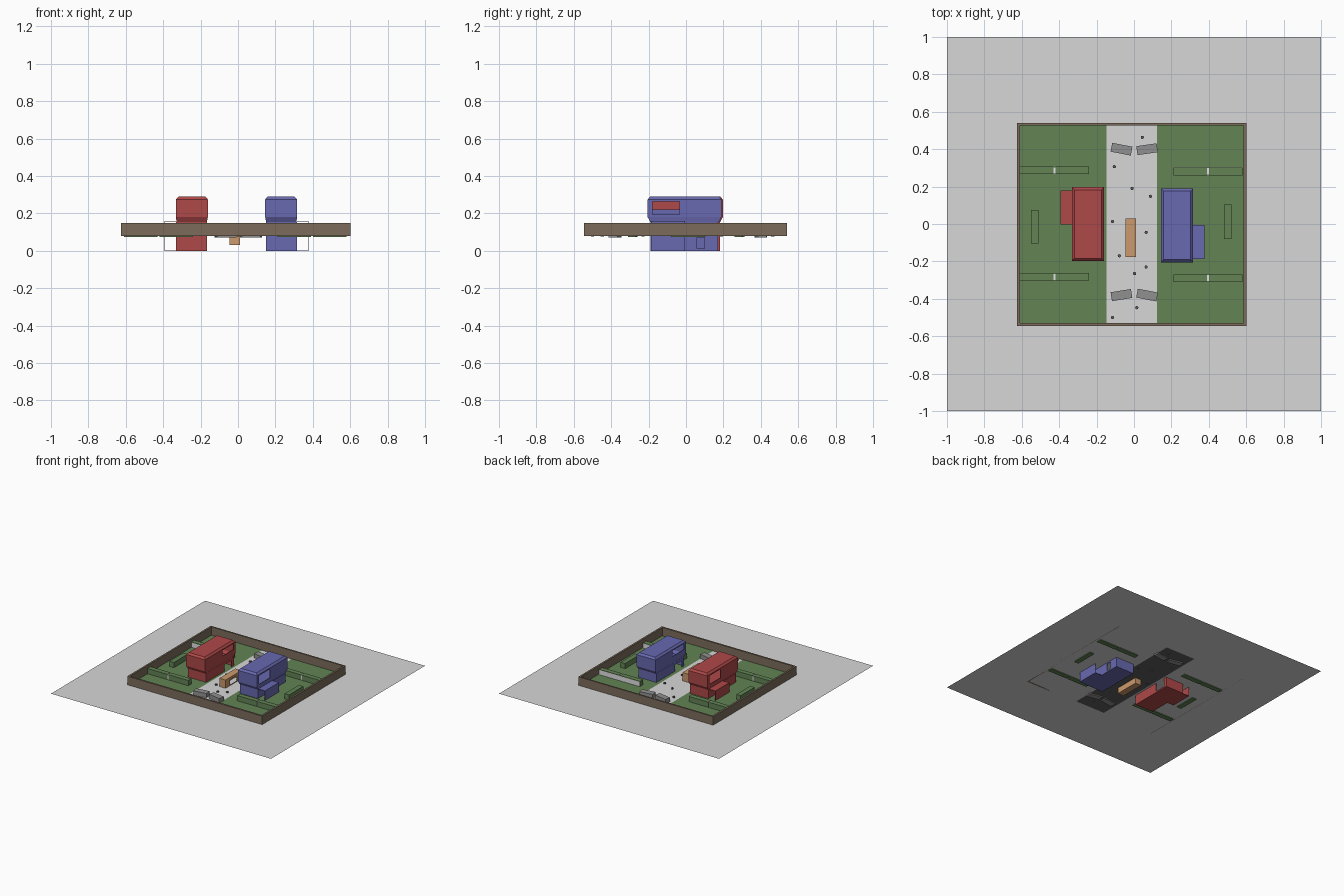
import bpy, bmesh, math
from mathutils import Matrix

if "Cube" in bpy.data.objects:
    bpy.data.objects.remove(bpy.data.objects["Cube"])


def mat(name, r, g, b):
    m = bpy.data.materials.new(name)
    m.diffuse_color = (r, g, b, 1)
    m.use_nodes = True
    m.node_tree.nodes["Principled BSDF"].inputs["Base Color"].default_value = m.diffuse_color
    return m


CONCRETE = mat("pale_concrete", 0.68, 0.68, 0.68)
ASPHALT = mat("dark_asphalt", 0.11, 0.11, 0.11)
GRASS = mat("grass_green", 0.125, 0.23, 0.09)
BROWN = mat("wall_brown", 0.2, 0.15, 0.105)
RED = mat("house_red", 0.43, 0.065, 0.065)
BLUE = mat("house_blue", 0.14, 0.14, 0.44)
ORANGE = mat("truck_orange", 0.6, 0.32, 0.15)
GREY = mat("car_grey", 0.28, 0.28, 0.28)
WHITE = mat("fence_white", 0.75, 0.75, 0.75)
GROUND = 0.08


def rings(name, levels, material):
    """Solid from stacked rectangles (x0, x1, y0, y1, z)."""
    bm = bmesh.new()
    loops = [[bm.verts.new(p) for p in ((a, c, z), (b, c, z), (b, d, z), (a, d, z))]
             for a, b, c, d, z in levels]
    bm.faces.new(loops[0][::-1])
    bm.faces.new(loops[-1])
    for lo, hi in zip(loops, loops[1:]):
        for i in range(4):
            j = (i + 1) % 4
            bm.faces.new((lo[i], lo[j], hi[j], hi[i]))
    me = bpy.data.meshes.new(name)
    bm.to_mesh(me)
    bm.free()
    me.materials.append(material)
    ob = bpy.data.objects.new(name, me)
    bpy.context.collection.objects.link(ob)
    return ob


def box(name, x0, x1, y0, y1, z0, z1, material):
    return rings(name, [(x0, x1, y0, y1, z0), (x0, x1, y0, y1, z1)], material)


def sheet(name, x0, x1, y0, y1, z, material):
    me = bpy.data.meshes.new(name)
    me.from_pydata([(x0, y0, z), (x1, y0, z), (x1, y1, z), (x0, y1, z)], [], [(0, 1, 2, 3)])
    me.materials.append(material)
    ob = bpy.data.objects.new(name, me)
    bpy.context.collection.objects.link(ob)
    return ob


def carve(ob, cutters):
    """Subtract the cutters, then remove them."""
    for c in cutters:
        c.hide_render = True
        m = ob.modifiers.new("cut", 'BOOLEAN')
        m.operation = 'DIFFERENCE'
        m.solver = 'EXACT'
        m.object = c
    bpy.context.view_layer.update()
    dg = bpy.context.evaluated_depsgraph_get()
    me = bpy.data.meshes.new_from_object(ob.evaluated_get(dg))
    ob.modifiers.clear()
    ob.data = me
    for c in cutters:
        bpy.data.objects.remove(c)


def house(label, material, turned):
    T = 0.004
    # ground floor, sunk below street level, with doorways
    low = box(label + "_ground_floor", 0.15, 0.315, -0.19, 0.17, 0, 0.155, material)
    carve(low, [
        box("c", 0.15 + T, 0.315 - T, -0.19 + T, 0.17 - T, T, 0.151, material),
        box("c", 0.30, 0.33, 0.06, 0.10, 0.012, 0.07, material),
        box("c", 0.14, 0.17, -0.16, -0.07, 0.012, 0.135, material)])
    # overhanging upper floor with chamfered edges and windows
    def shell(name, t):
        a, b, c, d = 0.145 + t, 0.316 - t, -0.205 + t, 0.19 - t
        k = 0.014
        return rings(name, [(a + 0.006, b - 0.004, c + k, d - k, 0.155 + t), (a, b, c, d, 0.18),
                            (a, b, c, d, 0.275 - t / 2),
                            (a + k, b - k, c + k, d - k, 0.29 - t)], material)
    up = shell(label + "_upper_floor", 0)
    carve(up, [shell("c", T),
               box("c", 0.30, 0.33, -0.18, -0.035, 0.195, 0.265, material),
               box("c", 0.13, 0.16, -0.18, -0.035, 0.22, 0.268, material)])
    # side wing, open at both ends
    wing = box(label + "_side_wing", 0.315, 0.376, -0.186, -0.005, 0, 0.16, material)
    carve(wing, [box("c", 0.31, 0.373, -0.3, 0.1, 0.003, 0.157, material)])
    if turned:
        spin = Matrix.Translation((-0.016, -0.008, 0)) @ Matrix.Rotation(math.pi, 4, 'Z')
        for ob in (low, up, wing):
            ob.data.transform(spin)


# ground, hidden road slab and lawns
sheet("ground", -1, 1, -1, 1, GROUND, CONCRETE)
sheet("road", -0.148, 0.122, -0.53, 0.53, GROUND - 0.0025, ASPHALT)
sheet("left_lawn", -0.61, -0.148, -0.53, 0.527, GROUND + 0.002, GRASS)
sheet("right_lawn", 0.122, 0.586, -0.53, 0.527, GROUND + 0.002, GRASS)

# boundary wall
for name, a, b, c, d in (("left", -0.625, -0.61, -0.545, 0.54), ("right", 0.586, 0.601, -0.545, 0.54),
                         ("front", -0.61, 0.586, -0.545, -0.53), ("back", -0.61, 0.586, 0.527, 0.54)):
    box(name + "_boundary_wall", a, b, c, d, GROUND, 0.15, BROWN)

house("blue_house", BLUE, False)
house("red_house", RED, True)

# paired hedges with a low fence running through them
for name, x, y, shift in (("back_left", -0.61, 0.287, -0.002), ("back_right", 0.21, 0.28, 0.002),
                          ("front_left", -0.61, -0.283, 0), ("front_right", 0.21, -0.29, 0.002)):
    for i in range(2):
        x0 = x + i * 0.19
        box(f"{name}_hedge_{i + 1}", x0, x0 + 0.18, y - 0.02, y + 0.02, 0.074, 0.125, GRASS)
    box(name + "_fence", x + 0.002, x + 0.368, y - 0.019 + shift, y + 0.019 + shift,
        GROUND, 0.122, WHITE)
box("left_hedge", -0.55, -0.51, -0.105, 0.075, 0.074, 0.125, GRASS)
box("right_hedge", 0.48, 0.52, -0.08, 0.105, 0.074, 0.125, GRASS)

# parked cars
for i, (x, y, deg) in enumerate(((-0.067, 0.4, -11), (0.07, 0.4, 8),
                                 (-0.067, -0.38, 9), (0.07, -0.38, -11))):
    car = box(f"parked_car_{i + 1}", -0.055, 0.055, -0.024, 0.024, 0.07, 0.115, GREY)
    car.location = (x, y, 0)
    car.rotation_euler.z = math.radians(deg)

# hollow truck in the middle of the road
truck = box("truck_body", -0.045, 0.011, -0.177, 0.03, 0.03, 0.148, ORANGE)
carve(truck, [box("c", -0.041, 0.007, -0.173, 0.026, 0.034, 0.144, ORANGE),
              box("c", 0.0, 0.02, -0.12, -0.03, 0.085, 0.13, ORANGE),
              box("c", -0.06, -0.03, -0.10, -0.05, 0.085, 0.13, ORANGE)])

# small stones scattered on the road
for i, (x, y) in enumerate(((0.045, 0.463), (-0.105, 0.307), (-0.01, 0.19), (0.088, 0.148),
                            (-0.115, 0.013), (0.065, -0.045), (-0.078, -0.17), (0.065, -0.23),
                            (0.003, -0.265), (0.015, -0.447), (-0.115, -0.5))):
    bpy.ops.mesh.primitive_cylinder_add(vertices=8, radius=0.009, depth=0.015,
                                        location=(x, y, GROUND + 0.003))
    ob = bpy.context.object
    ob.name = f"road_stone_{i + 1}"
    ob.data.materials.append(ASPHALT)
